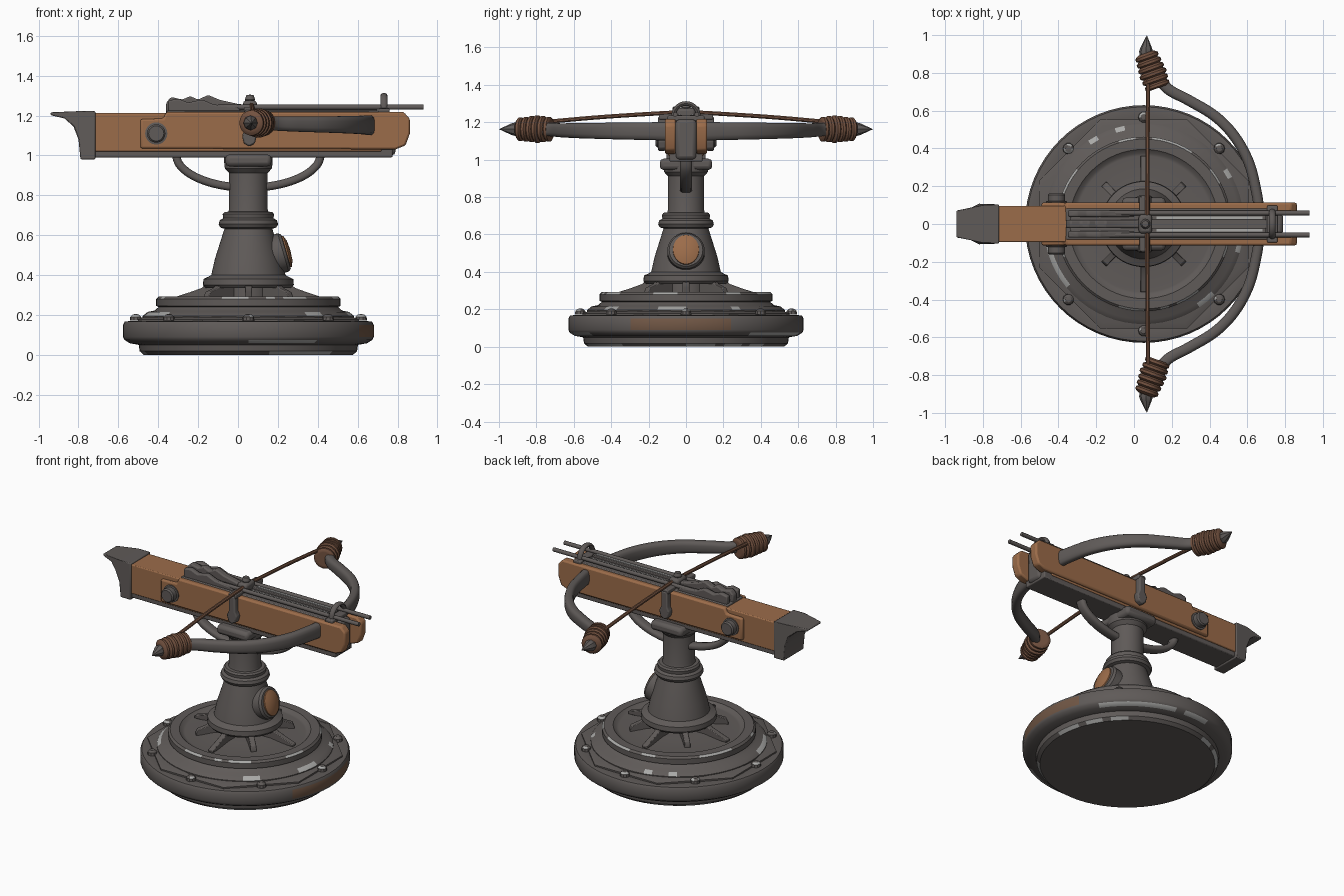
import bpy, bmesh, math, random
from mathutils import Vector, Matrix

if "Cube" in bpy.data.objects:
    bpy.data.objects.remove(bpy.data.objects["Cube"])
random.seed(4)

def material(name, rgb):
    m = bpy.data.materials.new(name)
    m.diffuse_color = (*rgb, 1)
    m.use_nodes = True
    m.node_tree.nodes["Principled BSDF"].inputs["Base Color"].default_value = m.diffuse_color
    return m

IRON = material("dark_iron", (0.115, 0.103, 0.098))
WOOD = material("orange_wood", (0.33, 0.15, 0.068))
ROPE = material("brown_rope", (0.17, 0.083, 0.05))
WEAR = material("worn_steel", (0.40, 0.40, 0.39))
RUST = material("rust", (0.165, 0.095, 0.06))
CX = 0.052  # pedestal axis

def finish(name, bm, mats, mirror=False, bevel=0, angle=35):
    bmesh.ops.recalc_face_normals(bm, faces=bm.faces[:])
    me = bpy.data.meshes.new(name)
    bm.to_mesh(me)
    bm.free()
    ob = bpy.data.objects.new(name, me)
    bpy.context.collection.objects.link(ob)
    for m in mats:
        me.materials.append(m)
    if bevel:
        b = ob.modifiers.new("bevel", 'BEVEL')
        b.width, b.segments, b.limit_method = bevel, 2, 'ANGLE'
    if mirror:
        mm = ob.modifiers.new("mirror", 'MIRROR')
        mm.use_axis = (False, True, False)
    bpy.ops.object.select_all(action='DESELECT')
    ob.select_set(True)
    bpy.context.view_layer.objects.active = ob
    bpy.ops.object.shade_smooth_by_angle(angle=math.radians(angle))
    return ob

def lathe(name, profile, mat, matrix=None, n=48, worn=(), rusty=(), turn=0, mirror=False):
    """Revolve (r, z) profile around local z; worn/rusty are profile steps with patches."""
    bm = bmesh.new()
    rings = []
    for r, z in profile:
        if r < 1e-5:
            rings.append([bm.verts.new((0, 0, z))] * n)
        else:
            rings.append([bm.verts.new((r * math.cos(turn + 2 * math.pi * i / n),
                                        r * math.sin(turn + 2 * math.pi * i / n), z)) for i in range(n)])
    for k, (a, b) in enumerate(zip(rings, rings[1:])):
        on = False
        for i in range(n):
            j = (i + 1) % n
            f = bm.faces.new(list(dict.fromkeys((a[i], a[j], b[j], b[i]))))
            if random.random() < 0.45:
                on = random.random() < 0.4
            if k in worn and on:
                f.material_index = 1
            if k in rusty and (i < n * 0.05 or i >= n * 0.92):
                f.material_index = 2
    bm.transform(matrix or Matrix.Translation((CX, 0, 0)))
    return finish(name, bm, [mat, WEAR, RUST], mirror)

def prism(name, pts, y0, y1, mat, mirror=False, bevel=0.008):
    """Extrude an (x, z) outline from y0 to y1."""
    bm = bmesh.new()
    a = [bm.verts.new((x, y0, z)) for x, z in pts]
    b = [bm.verts.new((x, y1, z)) for x, z in pts]
    bm.faces.new(a)
    bm.faces.new(b)
    for i in range(len(pts)):
        j = (i + 1) % len(pts)
        bm.faces.new((a[i], a[j], b[j], b[i]))
    return finish(name, bm, [mat], mirror, bevel)

def box(name, x0, x1, y0, y1, z0, z1, mat, mirror=False, bevel=0.006):
    return prism(name, [(x0, z0), (x1, z0), (x1, z1), (x0, z1)], y0, y1, mat, mirror, bevel)

def sweep(name, pts, sizes, up, mat, sides=10, power=1.0, mirror=False):
    """Sweep a rounded section along a smoothed path; sizes are (across, along up)."""
    P = [Vector(p) for p in pts]
    path, size = [], []
    steps = 6 if len(P) > 2 else 1
    for i in range(len(P) - 1):
        p0, p1, p2, p3 = P[max(i - 1, 0)], P[i], P[i + 1], P[min(i + 2, len(P) - 1)]
        for s in range(steps + (i == len(P) - 2)):
            t = s / steps
            path.append(0.5 * (2 * p1 + (p2 - p0) * t + (2 * p0 - 5 * p1 + 4 * p2 - p3) * t * t
                               + (3 * p1 - p0 - 3 * p2 + p3) * t ** 3))
            u = (i + t) / (len(P) - 1)
            size.append([sizes[0][k] * (1 - u) + sizes[1][k] * u for k in (0, 1)])
    up = Vector(up)
    bm = bmesh.new()
    rings = []
    for i, p in enumerate(path):
        tan = (path[min(i + 1, len(path) - 1)] - path[max(i - 1, 0)]).normalized()
        side = tan.cross(up).normalized()
        top = side.cross(tan)
        ring = []
        for k in range(sides):
            a = 2 * math.pi * (k + 0.5) / sides
            c, s = math.cos(a), math.sin(a)
            c, s = math.copysign(abs(c) ** power, c), math.copysign(abs(s) ** power, s)
            ring.append(bm.verts.new(p + side * c * size[i][0] + top * s * size[i][1]))
        rings.append(ring)
    for a, b in zip(rings, rings[1:]):
        for k in range(sides):
            bm.faces.new((a[k], a[(k + 1) % sides], b[(k + 1) % sides], b[k]))
    bm.faces.new(rings[0])
    bm.faces.new(rings[-1])
    return finish(name, bm, [mat], mirror, angle=40)

def aim(pos, direction):
    return Matrix.Translation(pos) @ Vector(direction).to_track_quat('Z', 'Y').to_matrix().to_4x4()

# Round base, stepped
lathe("base_disc", [(0, 0), (0.525, 0), (0.545, 0.018), (0.55, 0.05), (0.595, 0.058), (0.622, 0.075),
                    (0.629, 0.09), (0.629, 0.15), (0.62, 0.166), (0.59, 0.17), (0.57, 0.168), (0, 0.168)],
      IRON, n=64, worn=(1, 4), rusty=(6,))
lathe("base_octagon_plate", [(0, 0.15), (0.6, 0.15), (0.6, 0.178), (0.565, 0.19), (0, 0.195)], IRON, n=8, turn=math.pi / 8)
lathe("base_upper_tier", [(0.53, 0.17), (0.53, 0.195), (0.505, 0.215), (0.47, 0.222), (0.45, 0.24), (0.462, 0.245),
                          (0.462, 0.28), (0.45, 0.292), (0.395, 0.292), (0.375, 0.275), (0.36, 0.272),
                          (0.2, 0.292), (0, 0.292)], IRON, n=64, worn=(1, 6))
for k in range(8):
    a = k * math.pi / 4
    c, s = math.cos(a), math.sin(a)
    lathe(f"base_bolt_{k}", [(0.03, 0), (0.028, 0.018), (0.016, 0.03), (0, 0.033)], IRON,
          Matrix.Translation((CX + 0.565 * c, 0.565 * s, 0.172)), n=10, worn=(1,))
    # Support ribs under the pedestal
    L = 0.36 if k % 2 == 0 else 0.30
    rib = prism(f"pedestal_rib_{k}", [(0.08, 0.28), (L, 0.275), (L, 0.292), (0.29, 0.315), (0.235, 0.335),
                                      (0.21, 0.355), (0.08, 0.355)], -0.018, 0.018, IRON, bevel=0.004)
    rib.matrix_world = Matrix.Translation((CX, 0, 0)) @ Matrix.Rotation(a, 4, 'Z')

# Pedestal column
lathe("pedestal", [(0.12, 0.28), (0.12, 0.335), (0.215, 0.335), (0.228, 0.35), (0.225, 0.38), (0.2, 0.392), (0.186, 0.4),
                   (0.168, 0.48), (0.12, 0.632), (0.14, 0.638), (0.149, 0.655), (0.143, 0.675), (0.126, 0.685),
                   (0.129, 0.705), (0.12, 0.716), (0.1, 0.718), (0.097, 0.73), (0.097, 0.93), (0, 0.93)], IRON)
lathe("swivel_head", [(0.09, 0.905), (0.1, 0.915), (0.118, 0.935), (0.122, 0.97), (0.122, 1.0), (0, 1.0)], IRON)
box("swivel_flange", CX - 0.115, CX + 0.115, -0.14, 0.14, 0.945, 1.005, IRON, bevel=0.02)

# Oval badge on the +x side of the cone
tilt = Matrix.Translation((0.215, 0, 0.51)) @ Matrix.Rotation(math.radians(74), 4, 'Y')
lathe("badge_frame", [(0.1, -0.05), (0.1, 0.012), (0.09, 0.026), (0.076, 0.028), (0, 0.028)], IRON, tilt, n=28)
lathe("badge_plate", [(0.074, 0.02), (0.072, 0.035), (0.045, 0.046), (0, 0.05)], WOOD,
      tilt @ Matrix.Diagonal((1.12, 0.96, 1, 1)), n=28)

# Curved handle under the stock
sweep("under_handle", [(CX + 0.365 * math.cos(a), 0, 1.01 - 0.172 * math.sin(a))
                       for a in [math.pi * i / 10 for i in range(11)]], [(0.021, 0.033)] * 2, (0, 1, 0), IRON, 12, 0.7)

# Stock
box("stock_core", -0.73, 0.72, -0.095, 0.095, 1.02, 1.212, WOOD)
prism("stock_side_board", [(-0.49, 1.035), (0.79, 1.03), (0.84, 1.05), (0.862, 1.11), (0.862, 1.185), (0.83, 1.218),
                           (-0.36, 1.218), (-0.375, 1.185), (-0.49, 1.182)], 0.055, 0.113, WOOD, True, 0.01)
box("stock_under_rail", -0.73, 0.775, -0.088, 0.088, 0.99, 1.035, IRON)
box("front_block", 0.70, 0.79, -0.056, 0.056, 1.0, 1.215, IRON, bevel=0.02)

# Flared butt cap, narrowing toward the end
cap = prism("butt_cap", [(-0.715, 0.98), (-0.715, 1.222), (-0.80, 1.222), (-0.94, 1.216), (-0.94, 1.202), (-0.87, 1.185),
                         (-0.825, 1.145), (-0.80, 1.08), (-0.79, 0.98)], -0.104, 0.104, IRON, bevel=0.006)
for v in cap.data.vertices:
    if v.co.x < -0.85:
        v.co.y *= 0.68 if v.co.x < -0.9 else 0.82

# Side bolts and string brackets
lathe("side_bolt", [(0.056, 0), (0.056, 0.012), (0.046, 0.014), (0.046, 0.045), (0.038, 0.054), (0, 0.054)], IRON,
      aim((-0.41, 0.108, 1.11), (0, 1, 0)), n=20, mirror=True)
prism("side_bracket", [(0.035, 1.23), (0.035, 1.13), (0.02, 1.1), (0.03, 1.06), (0.055, 1.045), (0.085, 1.06),
                       (0.095, 1.1), (0.08, 1.13), (0.08, 1.23)], 0.108, 0.15, IRON, True)
box("bracket_bridge", 0.03, 0.085, -0.145, 0.145, 1.215, 1.243, IRON)

# Top deck, rails and rods
box("top_deck", -0.36, 0.72, -0.083, 0.083, 1.2, 1.224, IRON)
box("deck_rail", -0.34, 0.70, 0.02, 0.046, 1.215, 1.24, IRON, True, 0.004)
box("worn_rail_strip", 0.12, 0.68, 0.026, 0.04, 1.235, 1.244, WEAR, True, 0)
sweep("guide_rod", [(-0.1, 0.058, 1.242), (0.93, 0.058, 1.242)], [(0.013, 0.013)] * 2, (0, 0, 1), IRON, 10, mirror=True)

# Arched sight at the front
box("sight_foot", 0.705, 0.76, -0.098, 0.098, 1.205, 1.235, IRON)
sweep("sight_arch", [(0.732, 0.066 * math.cos(a), 1.235 + 0.065 * math.sin(a))
                     for a in [math.pi * i / 8 for i in range(9)]], [(0.013, 0.018)] * 2, (1, 0, 0), IRON)

# Trigger mechanism
prism("trigger_crest", [(-0.36, 1.21), (-0.36, 1.265), (-0.335, 1.293), (-0.28, 1.28), (-0.24, 1.297), (-0.2, 1.28),
                        (-0.15, 1.303), (-0.09, 1.278), (0, 1.258), (0.08, 1.25), (0.08, 1.21)], -0.022, 0.022, IRON)
prism("trigger_cheek", [(-0.35, 1.21), (-0.35, 1.275), (-0.3, 1.285), (-0.25, 1.265), (-0.18, 1.28), (-0.12, 1.255),
                        (0.0, 1.245), (0.02, 1.21)], 0.038, 0.072, IRON, True)
box("string_catch", 0.025, 0.095, -0.05, 0.05, 1.22, 1.275, IRON, bevel=0.015)
lathe("catch_knob", [(0, -0.025), (0.018, -0.022), (0.026, 0), (0.018, 0.022), (0, 0.025)], IRON,
      Matrix.Translation((0.06, 0, 1.28)), n=12)

# Bow limbs, rope wraps, spike tips and string
sweep("bow_limb", [(0.665, 0.05, 1.15), (0.65, 0.16, 1.152), (0.61, 0.32, 1.153), (0.535, 0.46, 1.154), (0.43, 0.57, 1.155),
                   (0.29, 0.655, 1.157), (0.18, 0.715, 1.16), (0.11, 0.80, 1.163)],
      [(0.028, 0.052), (0.03, 0.033)], (0, 0, 1), IRON, 12, 0.65, True)
coils = [(0, 0), (0.045, 0)]
for i in range(6):
    z, r = i * 0.032, 0.074 - 0.0035 * abs(i - 2)
    coils += [(r - 0.012, z), (r, z + 0.008), (r, z + 0.022), (r - 0.012, z + 0.031)]
coils += [(0.04, 0.196), (0, 0.196)]
lathe("rope_wrap", coils, ROPE, aim((0.128, 0.72, 1.163), (-0.36, 1, 0)), n=18, mirror=True)
lathe("limb_spike", [(0, -0.02), (0.03, -0.02), (0.037, 0.012), (0.03, 0.035), (0, 0.1)], IRON,
      aim((0.063, 0.90, 1.163), (0.05, 1, 0)), n=8, mirror=True)
sweep("bow_string", [(0.07, 0, 1.252), (0.07, 0.1, 1.25), (0.072, 0.45, 1.228), (0.075, 0.77, 1.2)], [(0.012, 0.012)] * 2,
      (0, 0, 1), ROPE, 8, mirror=True)
